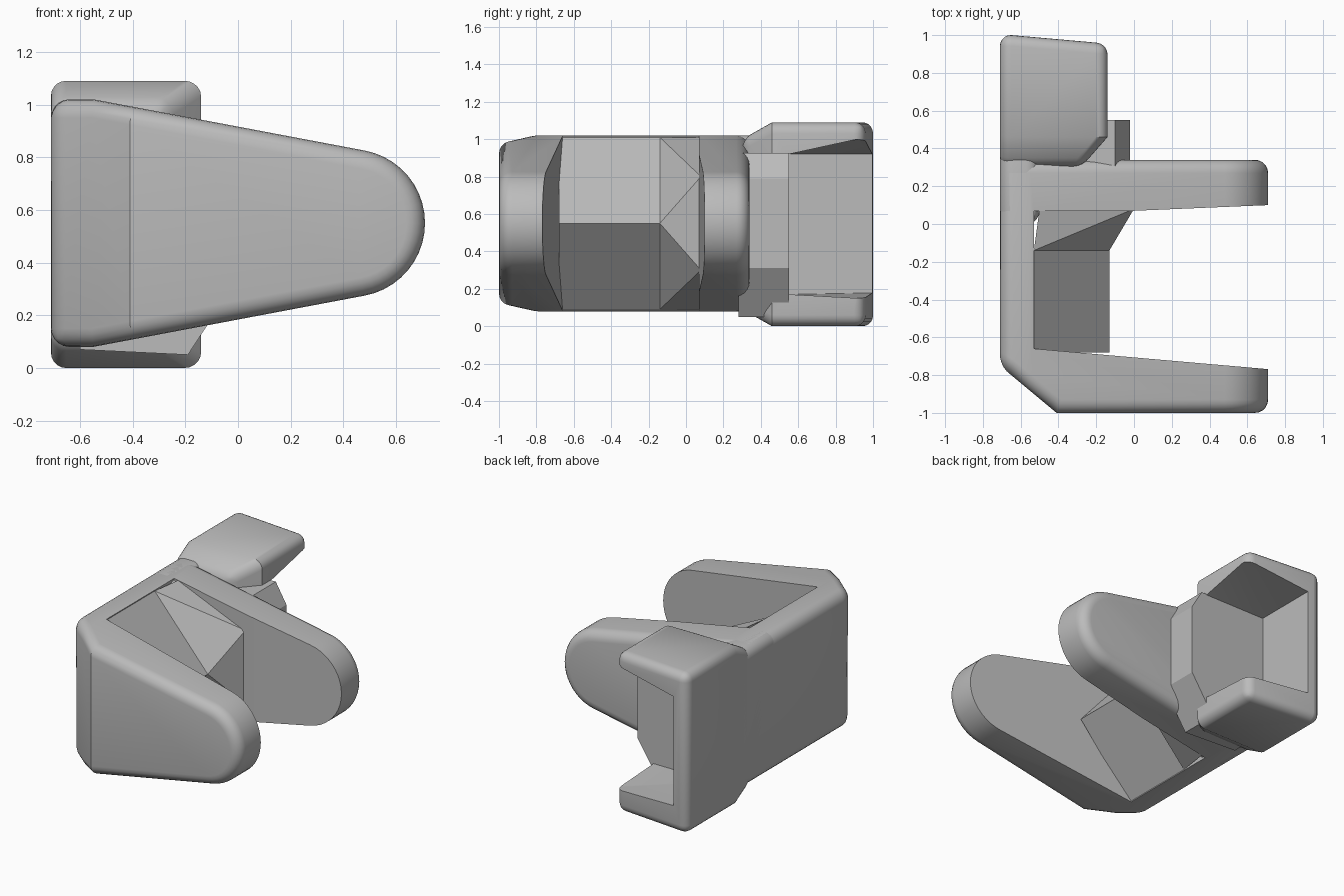
import bpy, bmesh, math
from mathutils import Vector

if "Cube" in bpy.data.objects:
    bpy.data.objects.remove(bpy.data.objects["Cube"])

grey = bpy.data.materials.new("plain_grey")
grey.diffuse_color = (0.5, 0.5, 0.5, 1)
grey.use_nodes = True
grey.node_tree.nodes["Principled BSDF"].inputs["Base Color"].default_value = grey.diffuse_color


def to_object(name, bm):
    bmesh.ops.recalc_face_normals(bm, faces=bm.faces[:])
    me = bpy.data.meshes.new(name)
    bm.to_mesh(me)
    bm.free()
    me.materials.append(grey)
    ob = bpy.data.objects.new(name, me)
    bpy.context.collection.objects.link(ob)
    return ob


def prism(points, offset):
    """Extrude a closed 3D outline along offset."""
    bm = bmesh.new()
    f = bm.faces.new([bm.verts.new(p) for p in points])
    r = bmesh.ops.extrude_face_region(bm, geom=[f], use_keep_orig=True)
    moved = [g for g in r["geom"] if isinstance(g, bmesh.types.BMVert)]
    bmesh.ops.translate(bm, verts=moved, vec=offset)
    bmesh.ops.recalc_face_normals(bm, faces=bm.faces[:])
    return bm


def hull(name, points):
    bm = bmesh.new()
    for p in points:
        bm.verts.new(p)
    r = bmesh.ops.convex_hull(bm, input=bm.verts[:])
    junk = [g for g in r["geom_interior"] if isinstance(g, bmesh.types.BMVert)]
    if junk:
        bmesh.ops.delete(bm, geom=junk, context='VERTS')
    bmesh.ops.dissolve_limit(bm, angle_limit=0.01, verts=bm.verts[:], edges=bm.edges[:])
    return to_object(name, bm)


def section(y, x0, x1, z0, z1):
    return [(x, y, z) for x in (x0, x1) for z in (z0, z1)]


def finish(ob, bevel=0, cutter=None):
    """Round the sharp edges, cut the opening, then smooth by angle."""
    bpy.ops.object.select_all(action='DESELECT')
    ob.select_set(True)
    bpy.context.view_layer.objects.active = ob
    if bevel:
        m = ob.modifiers.new("round", 'BEVEL')
        m.width, m.segments = bevel, 5
        m.limit_method, m.angle_limit = 'ANGLE', math.radians(45)
        bpy.ops.object.modifier_apply(modifier=m.name)
    if cutter:
        m = ob.modifiers.new("cut", 'BOOLEAN')
        m.operation, m.solver, m.object = 'DIFFERENCE', 'EXACT', cutter
        bpy.ops.object.modifier_apply(modifier=m.name)
        bpy.data.objects.remove(cutter)
    bpy.ops.object.shade_smooth_by_angle(angle=math.radians(30))


# Two-armed bracket: tapered profile with a round nose, chamfered front corner
mid = 0.55
outline = [(-0.71, -1, 0.08), (-0.55, -1, 0.08)]
for i in range(21):
    a = math.radians(-79.5 + 159 * i / 20)
    outline.append((0.43 + 0.28 * math.cos(a), -1, mid + 0.28 * math.sin(a)))
outline += [(-0.55, -1, 1.02), (-0.71, -1, 1.02)]
bm = prism(outline, (0, 1.34, 0))
r = bmesh.ops.bisect_plane(bm, geom=bm.verts[:] + bm.edges[:] + bm.faces[:],
                           plane_co=(-0.41, -1, 0), plane_no=Vector((-0.25, -0.30, 0)),
                           clear_outer=True)
bmesh.ops.holes_fill(bm, edges=[e for e in bm.edges if e.is_boundary])
bracket = to_object("bracket", bm)
gap = [(-0.53, -0.66), (0.9, -0.785), (0.9, 0.108), (0, 0.07), (-0.53, 0.07)]
cutter = to_object("gap_cutter", prism([(x, y, -0.5) for x, y in gap], (0, 0, 2.2)))
finish(bracket, 0.07, cutter)

# Ridged block between the arms, flaring toward the rear arm
ridge = hull("ridge_block", [(x, y, z) for y in (-0.68, -0.14)
                             for x, z in ((-0.56, 0.08), (-0.53, 0.09), (-0.13, mid),
                                          (-0.53, 1.01), (-0.56, 1.01))])
finish(ridge)
flare = hull("ridge_flare", [(-0.53, -0.14, 0.09), (-0.53, -0.14, 1.01), (-0.13, -0.14, mid),
                             (-0.5, 0.08, 0.09), (-0.5, 0.08, 1.01),
                             (0, 0.08, 0.80), (0, 0.08, 0.30)])
finish(flare)

# Neck joining the bracket's back plate to the clip
neck = hull("neck", section(0, -0.71, -0.5, 0.08, 1.02) + section(0.46, -0.71, -0.5, 0.08, 1.02))
finish(neck, 0.07)

# Rear clip with top and bottom lips, open to the right and back
clip = hull("rear_clip", section(0.30, -0.71, -0.28, 0.09, 1.0)
            + section(0.46, -0.71, -0.14, 0, 1.09)
            + [(-0.71, 1, 0), (-0.71, 1, 1.09), (-0.65, 1, 0), (-0.65, 1, 1.09),
               (-0.14, 0.955, 0), (-0.14, 0.955, 1.09)])
cutter = hull("clip_cutter", section(0.55, -0.605, 0.1, 0.17, 0.92)
              + [(-0.605, 1.1, 0.18), (-0.605, 1.1, 0.92), (0.1, 1.1, 0.14), (0.1, 1.1, 1.04)])
finish(clip, 0.09, cutter)

# Angled boss behind the rear arm
boss = [(-0.6, 0.07), (-0.19, 0.05), (-0.02, 0.31), (-0.02, 0.79), (-0.1, 0.925), (-0.6, 0.925)]
finish(to_object("boss", prism([(x, 0.28, z) for x, z in boss], (0, 0.27, 0))))
